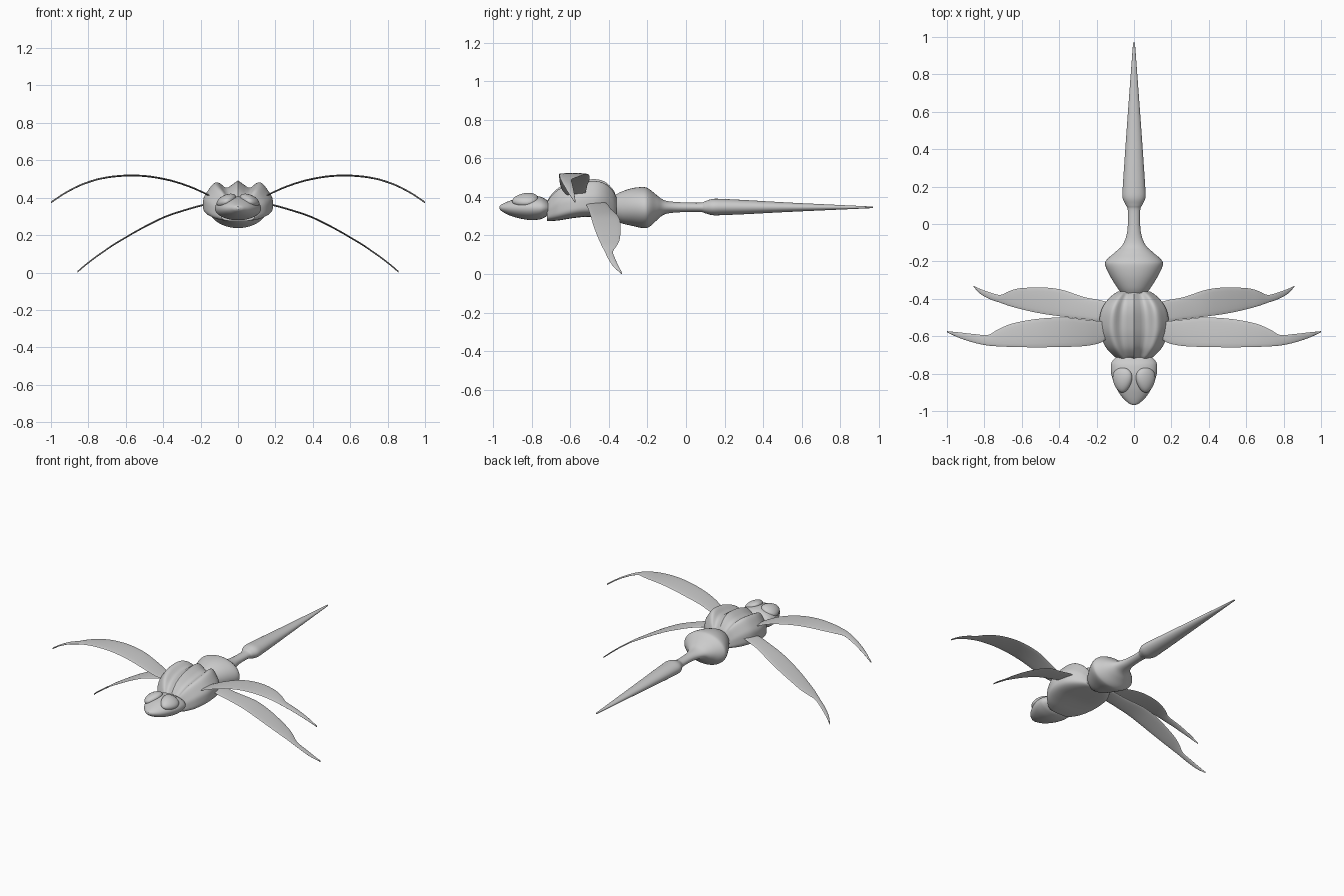
import bpy, bmesh, math
from mathutils import Vector


def spline(keys, steps):
    """Catmull-Rom rows through the key rows."""
    ks = [Vector(k) for k in keys]
    out = []
    for i in range(len(ks) - 1):
        p1, p2 = ks[i], ks[i + 1]
        p0 = ks[i - 1] if i else p1 * 2 - p2
        p3 = ks[i + 2] if i + 2 < len(ks) else p2 * 2 - p1
        for s in range(steps):
            t = s / steps
            out.append(0.5 * (2 * p1 + (p2 - p0) * t + (2 * p0 - 5 * p1 + 4 * p2 - p3) * t * t
                              + (3 * p1 - p0 - 3 * p2 + p3) * t ** 3))
    out.append(ks[-1])
    return out


def loft(name, keys, section, n=40, steps=5, mirror=False):
    """Skin closed sections placed along the splined key rows."""
    bm = bmesh.new()
    rings = [[bm.verts.new(section(k, 2 * math.pi * j / n)) for j in range(n)]
             for k in spline(keys, steps)]
    for a, b in zip(rings, rings[1:]):
        for j in range(n):
            bm.faces.new((a[j], a[(j + 1) % n], b[(j + 1) % n], b[j]))
    bm.faces.new(rings[0])
    bm.faces.new(rings[-1])
    bmesh.ops.recalc_face_normals(bm, faces=bm.faces)
    me = bpy.data.meshes.new(name)
    bm.to_mesh(me)
    bm.free()
    return finish(bpy.data.objects.new(name, me), mirror)


def finish(ob, mirror):
    bpy.context.collection.objects.link(ob)
    bpy.ops.object.select_all(action='DESELECT')
    ob.select_set(True)
    bpy.context.view_layer.objects.active = ob
    bpy.ops.object.shade_smooth_by_angle(angle=math.radians(40))
    if mirror:
        ob.modifiers.new("mirror", 'MIRROR')
    return ob


def spow(v, e):
    return math.copysign(abs(v) ** e, v)


# Sections: body rows are (y, half width, top z, bottom z)
def oval(k, a):
    y, hx, zt, zb = k
    return (hx * math.cos(a), y, (zt + zb) / 2 + (zt - zb) / 2 * math.sin(a))


def ridged(k, a):
    y, hx, zt, zb = k
    u, s = spow(math.cos(a), 0.6), spow(math.sin(a), 0.6)
    zc = zb + 0.35 * (zt - zb)
    if s < 0:
        return (hx * u, y, zc + (zc - zb) * s)
    groove = 0.5 - 0.5 * math.cos(2 * math.pi * u / 0.66)
    h = zt - zc
    return (hx * u, y, zc + h * s * (1 - 0.30 * groove))


# Wing rows are (x, z, front edge y, rear edge y)
def blade(k, a):
    x, z, y0, y1 = k
    return (x, (y0 + y1) / 2 + (y1 - y0) / 2 * math.cos(a), z + 0.005 * math.sin(a))


# Abdomen bulb with thin waist and long tapering tail
loft("abdomen_and_tail", [
    (-0.38, 0.06, 0.40, 0.29), (-0.34, 0.09, 0.425, 0.265), (-0.28, 0.127, 0.445, 0.25),
    (-0.22, 0.154, 0.451, 0.238), (-0.19, 0.145, 0.44, 0.245), (-0.15, 0.10, 0.408, 0.28),
    (-0.11, 0.06, 0.382, 0.31), (-0.04, 0.036, 0.373, 0.32), (0.07, 0.033, 0.37, 0.322),
    (0.10, 0.043, 0.378, 0.315), (0.14, 0.061, 0.39, 0.305), (0.20, 0.060, 0.389, 0.306),
    (0.32, 0.052, 0.383, 0.311), (0.55, 0.036, 0.37, 0.323), (0.97, 0.005, 0.35, 0.342)], oval)

# Ridged thorax
loft("thorax", [
    (-0.72, 0.09, 0.38, 0.275), (-0.70, 0.115, 0.41, 0.275), (-0.66, 0.15, 0.448, 0.278),
    (-0.60, 0.178, 0.473, 0.288), (-0.54, 0.187, 0.486, 0.295), (-0.47, 0.178, 0.492, 0.296),
    (-0.42, 0.153, 0.478, 0.296), (-0.38, 0.115, 0.44, 0.297), (-0.36, 0.085, 0.40, 0.30)],
    ridged, n=96)

# Head
loft("head", [
    (-0.968, 0.008, 0.352, 0.338), (-0.955, 0.033, 0.362, 0.325), (-0.92, 0.068, 0.378, 0.306),
    (-0.87, 0.098, 0.395, 0.29), (-0.81, 0.120, 0.406, 0.28), (-0.76, 0.124, 0.402, 0.283),
    (-0.735, 0.117, 0.392, 0.293), (-0.715, 0.10, 0.378, 0.305)], oval)

# Eyes
bm = bmesh.new()
bmesh.ops.create_uvsphere(bm, u_segments=32, v_segments=16, radius=1)
for v in bm.verts:
    x, y, z = v.co
    v.co = (x * 0.054 * (1 + 0.25 * y), y * 0.067, z * 0.03)
me = bpy.data.meshes.new("eyes")
bm.to_mesh(me)
bm.free()
eyes = finish(bpy.data.objects.new("eyes", me), False)
for v in me.vertices:
    x, y, z = v.co
    c, s = math.cos(0.42), math.sin(0.42)
    v.co = (0.062 + x * c + z * s, -0.835 + y, 0.385 - x * s + z * c + 0.1 * y)
eyes.modifiers.new("mirror", 'MIRROR')

# Front wings arch upward
loft("front_wings", [
    (0.13, 0.40, -0.60, -0.53), (0.18, 0.425, -0.635, -0.52), (0.26, 0.46, -0.652, -0.512),
    (0.36, 0.492, -0.657, -0.50), (0.47, 0.513, -0.659, -0.503), (0.57, 0.519, -0.659, -0.515),
    (0.66, 0.514, -0.657, -0.535), (0.73, 0.503, -0.654, -0.565), (0.78, 0.49, -0.65, -0.593),
    (0.85, 0.464, -0.636, -0.589), (0.93, 0.422, -0.611, -0.58), (1.0, 0.375, -0.579, -0.573)],
    blade, n=16, steps=4, mirror=True)

# Rear wings sweep down and back to the ground
loft("rear_wings", [
    (0.13, 0.372, -0.49, -0.42), (0.19, 0.36, -0.515, -0.405), (0.27, 0.338, -0.508, -0.39),
    (0.38, 0.302, -0.495, -0.353), (0.47, 0.26, -0.483, -0.34), (0.55, 0.217, -0.468, -0.34),
    (0.62, 0.176, -0.451, -0.345), (0.67, 0.146, -0.437, -0.36), (0.715, 0.115, -0.421, -0.379),
    (0.77, 0.076, -0.402, -0.366), (0.82, 0.037, -0.375, -0.348), (0.857, 0.005, -0.337, -0.331)],
    blade, n=16, steps=4, mirror=True)
